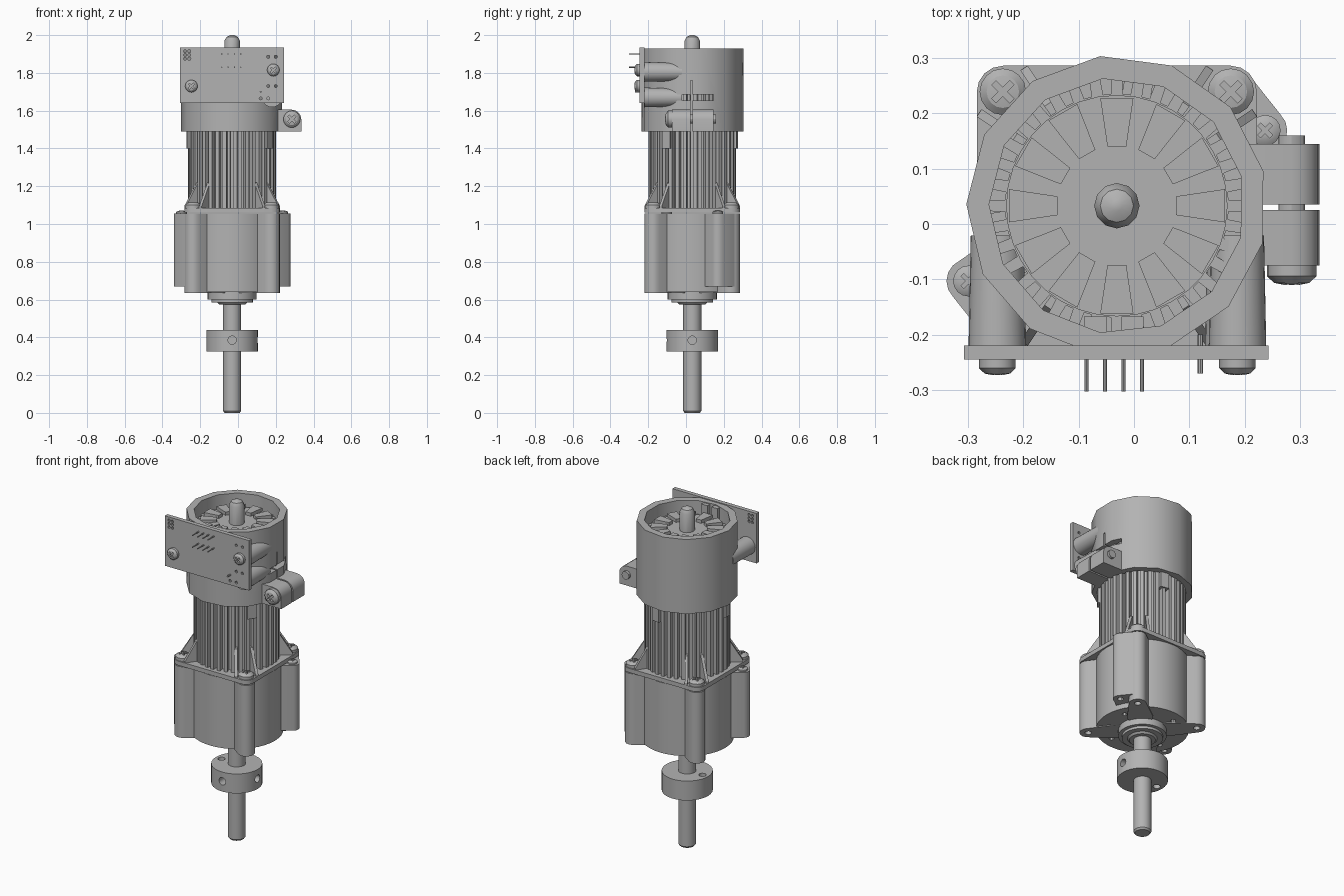
import bpy, bmesh
from math import sin, cos, pi, radians
from mathutils import Vector
from mathutils.geometry import convex_hull_2d

if "Cube" in bpy.data.objects:
    bpy.data.objects.remove(bpy.data.objects["Cube"], do_unlink=True)

GREY = bpy.data.materials.new("plain grey")
GREY.use_nodes = True
GREY.diffuse_color = (0.45, 0.45, 0.45, 1)
GREY.node_tree.nodes["Principled BSDF"].inputs["Base Color"].default_value = GREY.diffuse_color

CX, CY = -0.031, 0.033      # motor axis
parts = []


def make(name, verts, faces):
    mesh = bpy.data.meshes.new(name)
    mesh.from_pydata(verts, [], faces)
    bm = bmesh.new()
    bm.from_mesh(mesh)
    bmesh.ops.recalc_face_normals(bm, faces=bm.faces)
    bm.to_mesh(mesh)
    bm.free()
    mesh.materials.append(GREY)
    ob = bpy.data.objects.new(name, mesh)
    bpy.context.collection.objects.link(ob)
    parts.append(ob)
    return ob


def lathe(name, prof, at=(CX, CY, 0), axis=(0, 0, 1), n=24, phase=0.0):
    """Turn (radius, height) pairs round an axis, with closed ends."""
    q = Vector(axis).to_track_quat('Z', 'Y')
    verts = [Vector(at) + q @ Vector((r * cos(phase + 2 * pi * i / n), r * sin(phase + 2 * pi * i / n), h))
             for r, h in prof for i in range(n)]
    faces = [(k * n + i, k * n + (i + 1) % n, (k + 1) * n + (i + 1) % n, (k + 1) * n + i)
             for k in range(len(prof) - 1) for i in range(n)]
    faces += [tuple(range(n)), tuple(range(len(verts) - n, len(verts)))]
    return make(name, verts, faces)


def cyl(name, r, h0, h1, **kw):
    return lathe(name, [(r, h0), (r, h1)], **kw)


def prism(name, pts, a, b, axis='Z'):
    """Extrude an outline from a to b along Z or Y."""
    n = len(pts)
    verts = [(u, v, h) if axis == 'Z' else (u, h, v) for h in (a, b) for u, v in pts]
    faces = [(i, (i + 1) % n, n + (i + 1) % n, n + i) for i in range(n)]
    return make(name, verts, faces + [tuple(range(n)), tuple(range(n, 2 * n))])


def box(name, x0, x1, y0, y1, z0, z1):
    return prism(name, [(x0, y0), (x1, y0), (x1, y1), (x0, y1)], z0, z1)


def circle(x, y, r, n=16):
    return [(x + r * cos(2 * pi * i / n), y + r * sin(2 * pi * i / n)) for i in range(n)]


def hull(pts):
    return [pts[i] for i in convex_hull_2d([Vector(p) for p in pts])]


def polar(r, ang, off=0.0):
    return (CX + r * cos(ang) - off * sin(ang), CY + r * sin(ang) + off * cos(ang))


def cut(ob, *cutters):
    for c in cutters:
        mod = ob.modifiers.new("cut", 'BOOLEAN')
        mod.operation = 'DIFFERENCE'
        mod.object = c
        bpy.context.view_layer.objects.active = ob
        bpy.ops.object.modifier_apply(modifier=mod.name)
        parts.remove(c)
        bpy.data.objects.remove(c, do_unlink=True)


def screw(name, r, h, at, axis=(0, 0, 1)):
    """Pan head with a cross recess."""
    head = lathe(name, [(r, 0), (r, h * .55), (r * .7, h * .9), (r * .3, h)], at=at, axis=axis, n=16)
    w, l = r * .13, r * .55
    cross = [(w, w), (w, l), (-w, l), (-w, w), (-l, w), (-l, -w),
             (-w, -w), (-w, -l), (w, -l), (w, -w), (l, -w), (l, w)]
    s = sin(radians(45))
    cross = [((u - v) * s, (u + v) * s) for u, v in cross]
    x, y, z = at
    if axis[2]:
        cutter = prism("recess", [(x + u, y + v) for u, v in cross], z + h * .4, z + h * 2)
    else:
        cutter = prism("recess", [(x + u, z + v) for u, v in cross], y - h * 2, y - h * .4, 'Y')
    cut(head, cutter)


# Output shaft and clamping collar with screw holes
lathe("output_shaft", [(.04, 0), (.048, .01), (.048, .64)])
collar = cyl("collar", .137, .325, .44, n=32)
cut(collar, cyl("hole", .022, .06, .2, at=(CX, CY, .385), axis=(0, -1, 0)),
    cyl("hole", .022, .06, .2, at=(CX, CY, .385), axis=(1, 0, 0)),
    cyl("hole", .02, .3, .5, at=(CX - .1, CY, 0)))

# Gearbox: bearing boss, round body, corner lugs
lathe("bearing_boss", [(.07, .575), (.08, .585), (.11, .585), (.11, .6), (.13, .6), (.13, .65)], n=32)
body = cyl("gearbox_body", .25, .64, 1.056, n=40)
for i in range(4):
    x, y = polar(.19, radians(20 + 90 * i))
    cut(body, cyl("hole", .014, .6, .68, at=(x, y, 0), n=10))
corners = [(CX + sx * .206, CY + sy * .206) for sx in (-1, 1) for sy in (-1, 1)]
for x, y in corners:
    lug = prism("corner_lug", hull(circle(x, y, .047) + circle((x + CX) / 2, (y + CY) / 2, .07)), .635, 1.055)
    cut(lug, cyl("hole", .018, .6, .68, at=(x, y, 0), n=12))

# Side ears, blended into two opposite corners
for s in (-1, 1):
    ex, ey = CX + s * .268, CY + s * .136
    ear = prism("side_ear", hull(circle(ex, ey, .04) + circle(CX + s * .206, CY + s * .206, .045)
                                 + circle(CX + s * .17, CY + s * .08, .05)), .67, 1.055)
    cut(ear, cyl("hole", .016, .6, .72, at=(ex, ey, 0), n=12))
    screw("ear_screw", .028, .016, (ex, ey, 1.055))

# Mounting flange with gussets and corner screws
prism("mounting_flange", hull([p for x, y in corners for p in circle(x, y, .047)]), 1.06, 1.085)
for k, (x, y) in enumerate(corners):
    screw("corner_screw", .042, .03, (x, y, 1.085))
    for d in (-11, 11):
        a = radians(45 + 90 * k + d)
        verts = [(*polar(r, a, o), z) for o in (-.008, .008)
                 for r, z in ((.2, 1.08), (.3, 1.08), (.3, 1.095), (.222, 1.22), (.2, 1.22))]
        make("gusset", verts, [(0, 1, 2, 3, 4), (5, 6, 7, 8, 9)]
             + [(i, (i + 1) % 5, 5 + (i + 1) % 5, 5 + i) for i in range(5)])

# Ribbed motor core
FINS = 36
ribs = []
for i in range(FINS):
    for f, r in ((-.3, .202), (-.24, .233), (.24, .233), (.3, .202)):
        ribs.append(polar(r, 2 * pi * (i + f) / FINS))
prism("ribbed_core", ribs, 1.06, 1.85)
cyl("end_plate", .2, 1.84, 1.863, n=36)
for a in (-35, 80, 190):
    a = radians(a)
    prism("brush_tab", [polar(.2, a, -.026), polar(.242, a, -.026), polar(.242, a, .026), polar(.2, a, .026)],
          1.4, 1.5)

# Pole teeth on the end plate, and top shaft
for i in range(12):
    a = 2 * pi * i / 12
    prism("pole_tooth", [polar(.107, a, -.017), polar(.195, a, -.03), polar(.195, a, .03), polar(.107, a, .017)],
          1.855, 1.882)
lathe("top_shaft", [(.041, 1.84), (.041, 1.97), (.03, 1.99), (.01, 2.0)], n=12)

# Thirteen-sided cover, hollow, with clamp slots
cover = cyl("cover", .272, 1.49, 1.93, n=13, phase=radians(82.5))
cut(cover, cyl("bore", .231, 1.4, 2.0, n=13, phase=radians(82.5)),
    box("slot", .15, .3, -.08, .145, 1.655, 1.685),
    box("slit", .15, .3, .025, .035, 1.4, 1.76))

# Split clamp with screw and nut
profile = hull(circle(.285, 1.555, .05) + [(.2, 1.49), (.335, 1.49), (.2, 1.605)])
for y0, y1 in ((-.075, .025), (.035, .145)):
    prism("clamp_half", profile, y0, y1, 'Y')
cyl("clamp_bolt", .024, -.05, .16, at=(.285, 0, 1.555), axis=(0, 1, 0), n=12)
screw("clamp_screw", .045, .035, (.285, -.075, 1.555), (0, -1, 0))

# Circuit board with drilled holes
board = box("circuit_board", -.307, .243, -.245, -.22, 1.64, 1.935)
holes = [(x, z) for x in (-.28, -.258) for z in (1.875, 1.895, 1.915)]
holes += [(x, z) for x in (.16, .2) for z in (1.885, 1.73)] + [(.12, 1.665), (.16, 1.665)]
for x, z in holes:
    cut(board, cyl("hole", .008, -.26, -.2, at=(x, 0, z), axis=(0, 1, 0), n=8))

# Board standoffs, screws, pins and connector blocks
for x, z in ((-.247, 1.73), (.187, 1.805), (.18, 1.67)):
    lathe("standoff", [(.052, 0), (.048, .2)], at=(x, -.221, z), axis=(0, 1, 0))
for x, z in ((-.247, 1.73), (.187, 1.815)):
    screw("board_screw", .033, .028, (x, -.245, z), (0, -1, 0))
for i in range(4):
    for z in (1.9, 1.83):
        cyl("pin", .0035, -.303, -.2, at=(-.086 + i * .0335, 0, z), axis=(0, 1, 0), n=8)
cyl("short_pin", .005, -.27, -.2, at=(.12, 0, 1.7), axis=(0, 1, 0), n=8)
for x in (-.07, -.003):
    box("connector_block", x - .02, x + .02, -.221, -.167, 1.84, 1.925)

# Smooth shading with sharp edges kept
bpy.ops.object.select_all(action='DESELECT')
for ob in parts:
    ob.select_set(True)
bpy.context.view_layer.objects.active = parts[0]
bpy.ops.object.shade_smooth_by_angle(angle=radians(30))
